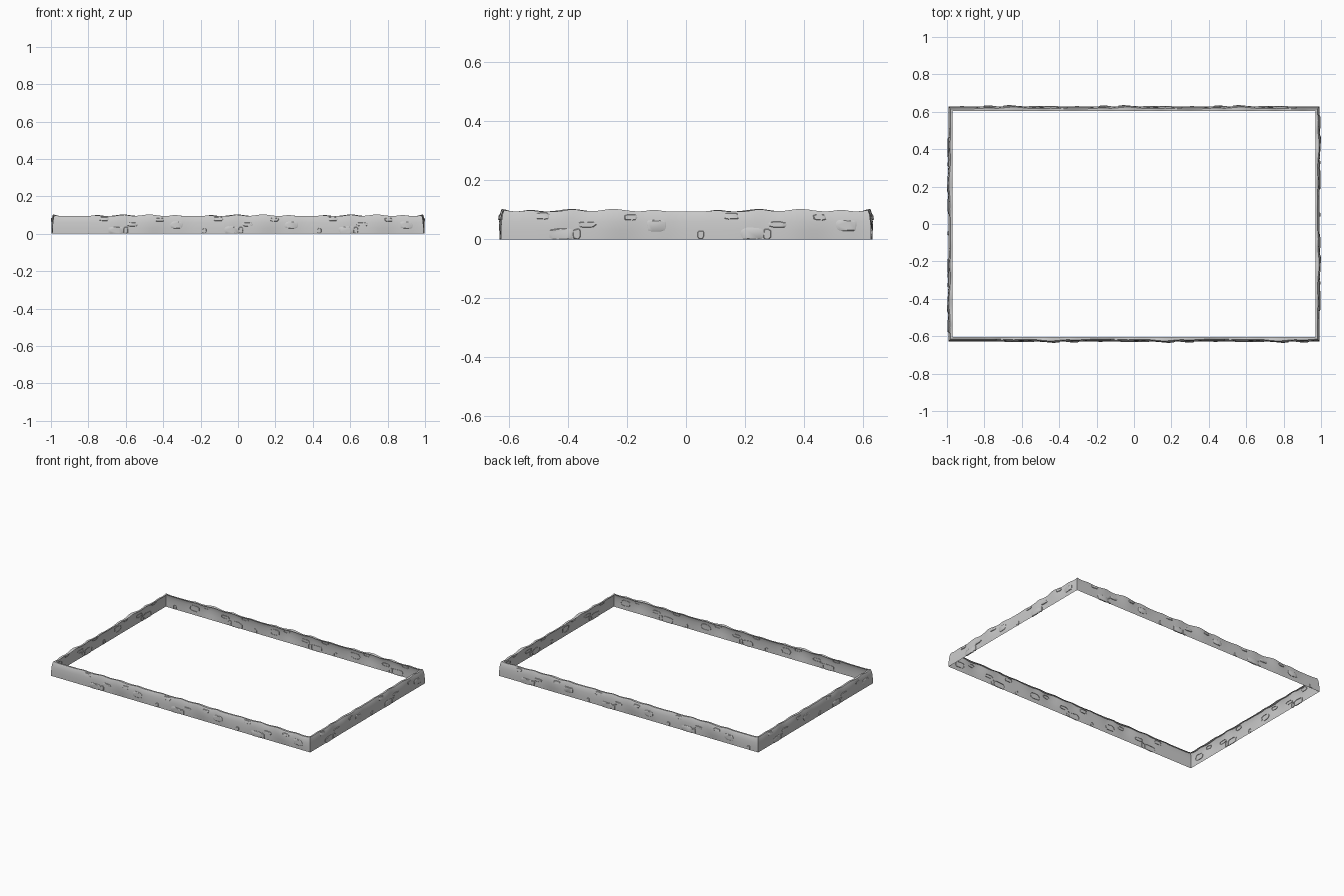
import bpy, bmesh, math, random
from mathutils import Vector

random.seed(4)
if "Cube" in bpy.data.objects:
    bpy.data.objects.remove(bpy.data.objects["Cube"])

stone_grey = bpy.data.materials.new("stone grey")
stone_grey.use_nodes = True
stone_grey.diffuse_color = (0.6, 0.6, 0.6, 1)
bsdf = stone_grey.node_tree.nodes["Principled BSDF"]
bsdf.inputs["Base Color"].default_value = (0.6, 0.6, 0.6, 1)
bsdf.inputs["Roughness"].default_value = 0.9

HALF_X, HALF_Y = 0.992, 0.627
# Wall cross-section as (inset from outer line, height), ending in the top lip
PROFILE = [(0, 0), (0, 0.03), (0.002, 0.06), (0.006, 0.083), (0.011, 0.094), (0.022, 0.094)]
# Stones in one repeat as (offset along wall, height, width, tall)
STONES = [(0, 0.018, 0.085, 0.042), (0.05, 0.018, 0.025, 0.036), (0.085, 0.05, 0.06, 0.02),
          (0.32, 0.047, 0.07, 0.038), (-0.07, 0.079, 0.05, 0.022), (0.23, 0.075, 0.045, 0.02),
          (0.47, 0.015, 0.022, 0.028)]
# Humps along the top edge as (offset, height, spread)
HUMPS = [(0.03, 0.008, 0.035), (0.17, 0.009, 0.05), (0.31, 0.006, 0.03), (-0.12, 0.004, 0.03)]
BULGES = [(0.2, 0.009, 0.07), (0.0, 0.003, 0.04), (0.34, 0.004, 0.04)]


class Wall:
    def __init__(self, name, normal, half, distance, repeats):
        self.name, self.half, self.distance, self.repeats = name, half, distance, repeats
        self.normal = Vector(normal)
        self.along = Vector((0, 0, 1)).cross(self.normal)

    def waves(self, u, bumps):
        fade = min(1, (self.half - abs(u)) / 0.06)
        return fade * sum(h * math.exp(-((u - r - o) / s) ** 2)
                          for r in self.repeats for o, h, s in bumps)

    def point(self, u, inset, z, out=0.0):
        side = u * (self.half - inset) / self.half
        return self.along * side + self.normal * (self.distance - inset + out) + Vector((0, 0, z))

    def surface(self, u, z, out=0.0):
        # Point on the outer face at a given height
        inset = 0
        for (i0, z0), (i1, z1) in zip(PROFILE[:-2], PROFILE[1:-1]):
            if z0 <= z <= z1:
                inset = i0 + (i1 - i0) * (z - z0) / (z1 - z0)
        bulge = self.waves(u, BULGES) * min(1, z / 0.07)
        return self.point(u, inset, z, bulge + out)


def make_object(name, bm):
    mesh = bpy.data.meshes.new(name)
    bm.to_mesh(mesh)
    bm.free()
    mesh.materials.append(stone_grey)
    obj = bpy.data.objects.new(name, mesh)
    bpy.context.collection.objects.link(obj)
    bpy.ops.object.select_all(action='DESELECT')
    obj.select_set(True)
    bpy.context.view_layer.objects.active = obj
    bpy.ops.object.shade_smooth_by_angle(angle=math.radians(35))


def add_wall(bm, wall):
    # Sweep the profile along the wall, with mitred ends
    steps = int(wall.half * 2 / 0.02)
    columns = []
    for i in range(steps + 1):
        u = wall.half * (2 * i / steps - 1)
        hump, bulge = wall.waves(u, HUMPS), wall.waves(u, BULGES)
        corner = 0.005 * max(0, 1 - (wall.half - abs(u)) / 0.03)
        column = []
        for k, (inset, z) in enumerate(PROFILE):
            lift = (hump + corner) * (0, 0, 0, 0.6, 1, 0.6)[k]
            out = bulge * min(1, z / 0.07) if k < 5 else 0
            column.append(bm.verts.new(wall.point(u, inset, z + lift, out)))
        columns.append(column)
    for a, b in zip(columns, columns[1:]):
        for k in range(len(PROFILE) - 1):
            bm.faces.new((a[k], b[k], b[k + 1], a[k + 1]))


def add_stone(bm, wall, u, z, width, tall):
    # Low, rounded slab with an irregular outline
    sides = 14
    wobble = [random.uniform(0.88, 1.08) for _ in range(sides)]
    rings = []
    for scale, out in ((1, -0.003), (1, 0.002), (0.86, 0.004)):
        ring = []
        for i in range(sides):
            a = math.tau * i / sides
            c, s = math.cos(a), math.sin(a)
            x = math.copysign(abs(c) ** 0.6, c) * width / 2 * scale * wobble[i]
            y = math.copysign(abs(s) ** 0.6, s) * tall / 2 * scale * wobble[i]
            ring.append(bm.verts.new(wall.surface(u + x, max(0, z + y), out)))
        rings.append(ring)
    for low, high in zip(rings, rings[1:]):
        for i in range(sides):
            j = (i + 1) % sides
            bm.faces.new((low[i], low[j], high[j], high[i]))
    bm.faces.new(rings[-1])


long_repeats, short_repeats = (-0.65, -0.035, 0.58), (-0.42, 0.225)
walls = [
    Wall("front", (0, -1, 0), HALF_X, HALF_Y, long_repeats),
    Wall("left", (1, 0, 0), HALF_Y, HALF_X, short_repeats),
    Wall("back", (0, 1, 0), HALF_X, HALF_Y, [r - 0.13 for r in long_repeats]),
    Wall("right", (-1, 0, 0), HALF_Y, HALF_X, short_repeats),
]

# Continuous wall shell, joined at the corners
shell = bmesh.new()
for wall in walls:
    add_wall(shell, wall)
bmesh.ops.remove_doubles(shell, verts=shell.verts, dist=0.0005)
make_object("wall_shell", shell)

# Raised stones on each outer face
for wall in walls:
    bm = bmesh.new()
    for start in wall.repeats:
        for offset, z, width, tall in STONES:
            if abs(start + offset) < wall.half - 0.05:
                add_stone(bm, wall, start + offset, z, width, tall)
    make_object(wall.name + "_stones", bm)
